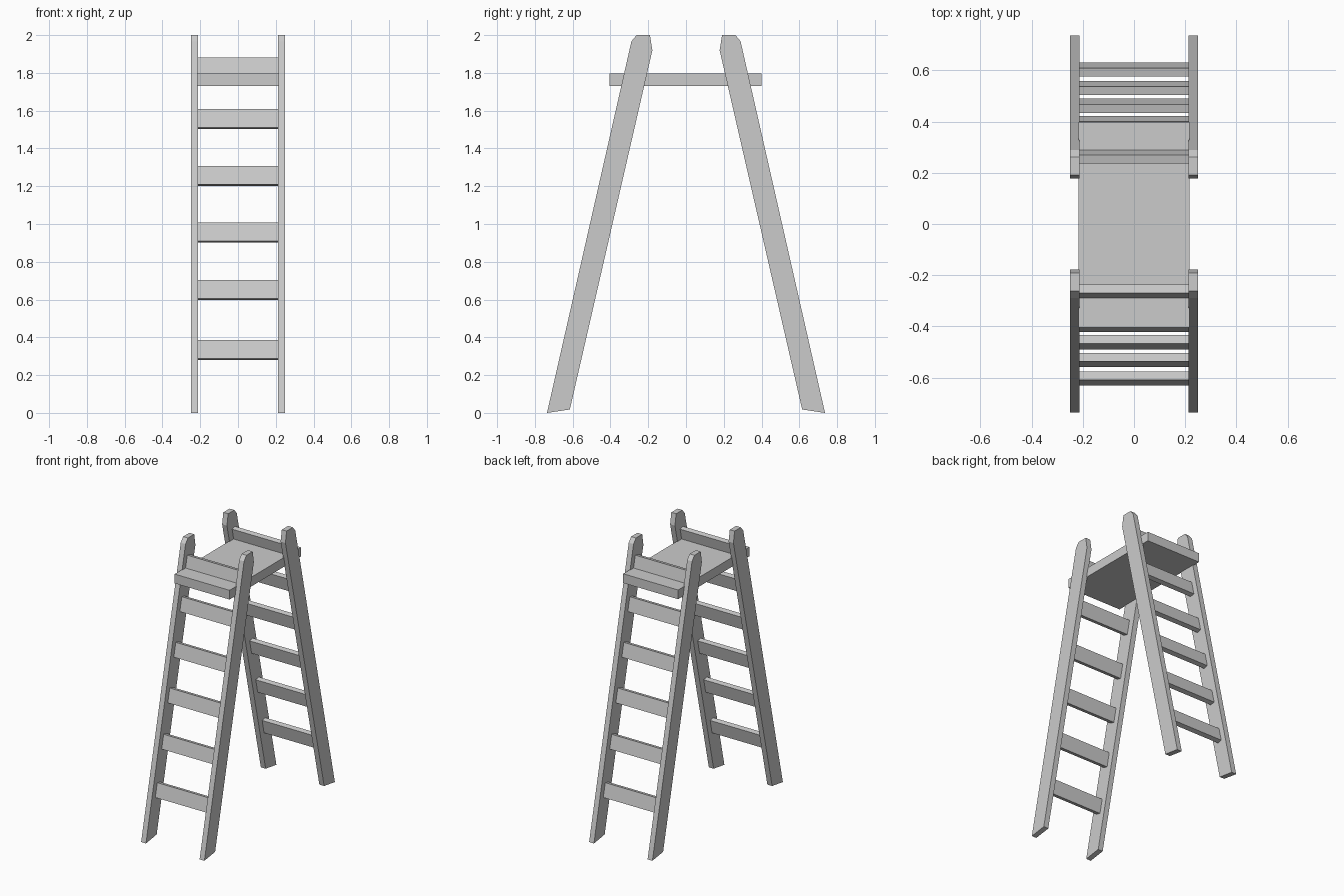
import bpy, bmesh, math
from mathutils import Vector

if "Cube" in bpy.data.objects:
    bpy.data.objects.remove(bpy.data.objects["Cube"])

LEAN = math.atan2(0.445, 1.965)  # tilt of the ladder sides


def make_object(name, bm):
    bmesh.ops.recalc_face_normals(bm, faces=bm.faces)
    mesh = bpy.data.meshes.new(name)
    bm.to_mesh(mesh)
    bm.free()
    obj = bpy.data.objects.new(name, mesh)
    bpy.context.collection.objects.link(obj)
    return obj


def extrude_profile(name, profile, x0, x1):
    """Extrude a closed (y, z) outline along x."""
    bm = bmesh.new()
    face = bm.faces.new([bm.verts.new((x0, y, z)) for y, z in profile])
    ext = bmesh.ops.extrude_face_region(bm, geom=[face])
    verts = [v for v in ext["geom"] if isinstance(v, bmesh.types.BMVert)]
    bmesh.ops.translate(bm, verts=verts, vec=Vector((x1 - x0, 0, 0)))
    return make_object(name, bm)


def box(name, size, loc, tilt=0.0):
    bm = bmesh.new()
    bmesh.ops.create_cube(bm, size=1)
    bmesh.ops.scale(bm, verts=bm.verts, vec=size)
    obj = make_object(name, bm)
    obj.location = loc
    obj.rotation_euler.x = tilt
    return obj


# Leg outline for the front side: slanted foot, clipped top
leg = [(-0.736, 0.0), (-0.615, 0.018), (-0.178, 1.92),
       (-0.191, 2.0), (-0.262, 2.0), (-0.289, 1.967)]
rung_heights = [0.333, 0.651, 0.955, 1.255, 1.555, 1.828]

for side, s in (("front", 1), ("back", -1)):
    # Two stringers per ladder
    profile = [(s * y, z) for y, z in leg]
    extrude_profile(side + "_leg_left", profile, -0.25, -0.212)
    extrude_profile(side + "_leg_right", profile, 0.212, 0.25)
    # Flat rungs, tilted with the legs and centred in their width
    for i, z in enumerate(rung_heights):
        y = -0.678 + z * math.tan(LEAN)
        box(f"{side}_rung_{i + 1}", (0.424, 0.034, 0.1), (0, s * y, z), -s * LEAN)

# Platform board bridging both ladders
box("platform", (0.434, 0.804, 0.066), (0, -0.003, 1.763))
